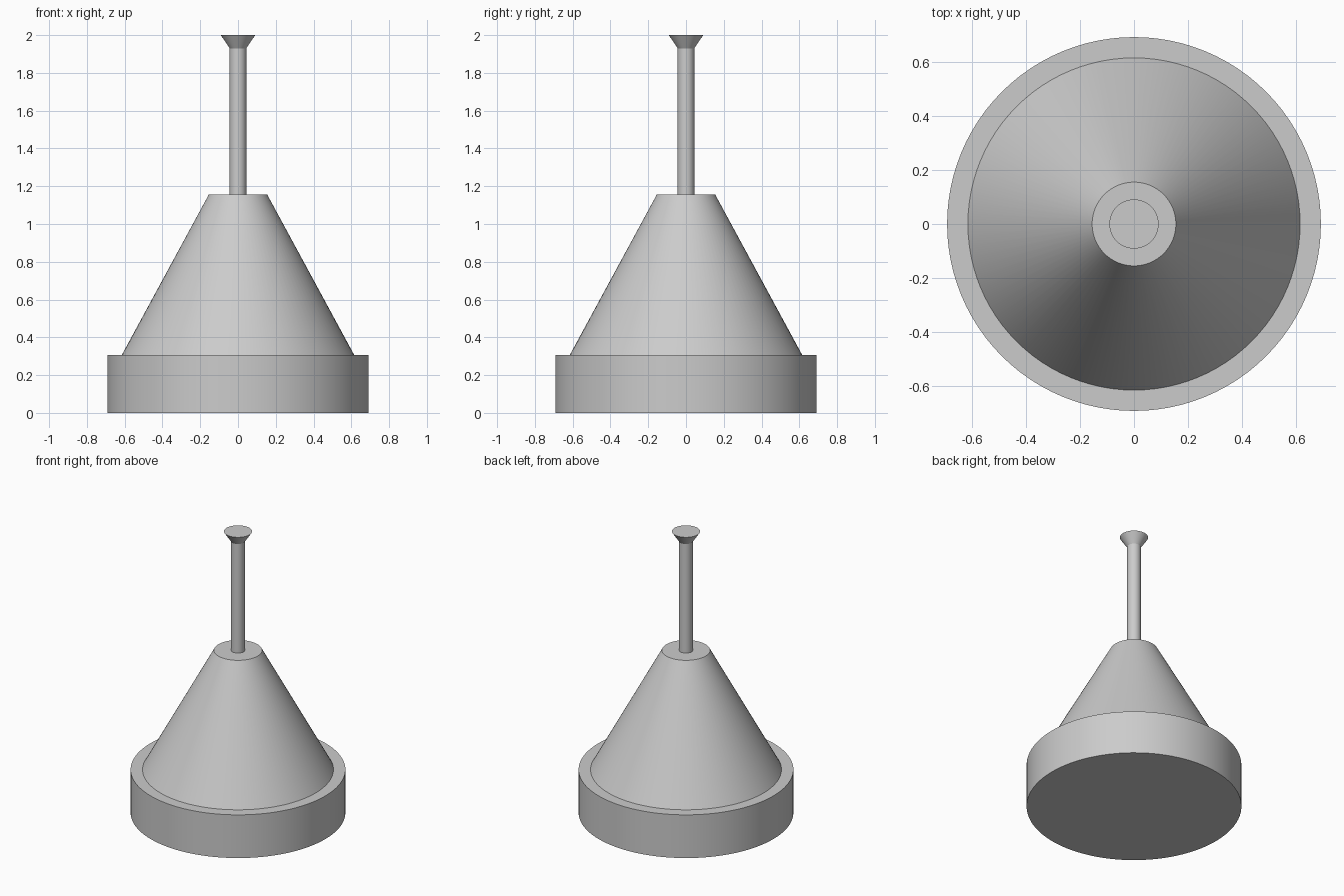
import bpy
import math

if "Cube" in bpy.data.objects:
    bpy.data.objects.remove(bpy.data.objects["Cube"])

grey = bpy.data.materials.new("plain grey")
grey.diffuse_color = (0.6, 0.6, 0.6, 1)
grey.use_nodes = True
grey.node_tree.nodes["Principled BSDF"].inputs["Base Color"].default_value = grey.diffuse_color


def frustum(name, r_bottom, r_top, z0, z1):
    """Capped round section between two heights."""
    bpy.ops.mesh.primitive_cone_add(vertices=96, radius1=r_bottom, radius2=r_top,
                                    depth=z1 - z0, location=(0, 0, (z0 + z1) / 2))
    part = bpy.context.object
    part.name = name
    part.data.materials.append(grey)
    bpy.ops.object.shade_smooth_by_angle(angle=math.radians(30))


# Wide disc base, tapered body, thin rod and flared tip
frustum("base", 0.692, 0.692, 0.0, 0.307)
frustum("cone_body", 0.615, 0.155, 0.307, 1.155)
frustum("rod", 0.044, 0.044, 1.155, 1.93)
frustum("flared_tip", 0.044, 0.091, 1.93, 2.0)
